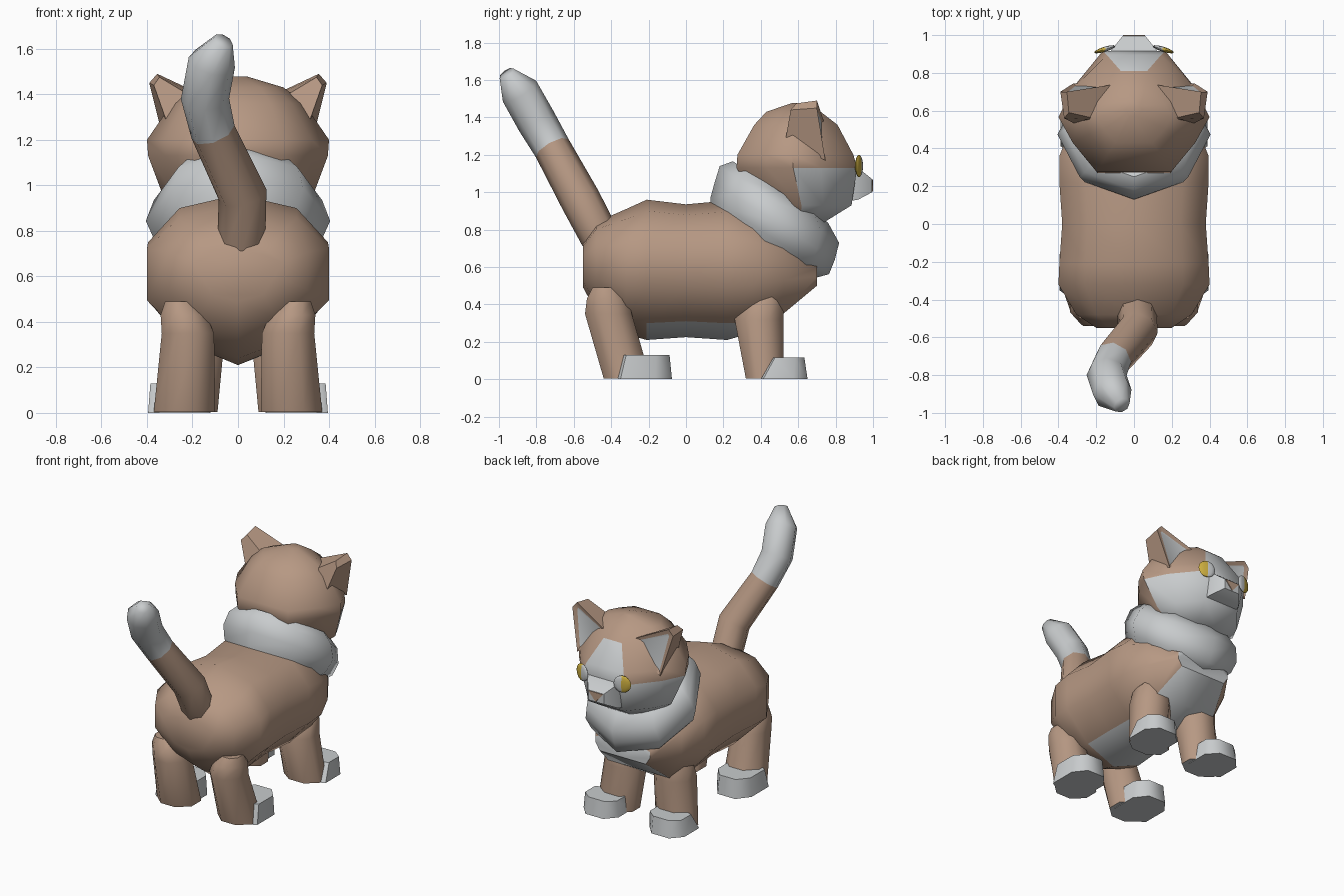
import bpy, bmesh, math
from mathutils import Vector

cube = bpy.data.objects.get("Cube")
if cube:
    bpy.data.objects.remove(cube, do_unlink=True)


def material(name, rgb):
    m = bpy.data.materials.new(name)
    m.use_nodes = True
    m.diffuse_color = (*rgb, 1)
    m.node_tree.nodes["Principled BSDF"].inputs["Base Color"].default_value = (*rgb, 1)
    return m


BROWN = material("brown fur", (0.47, 0.315, 0.228))
PALE = material("pale grey fur", (0.58, 0.60, 0.61))
YELLOW = material("yellow eye", (0.60, 0.42, 0.05))


def finish(name, bm, mats, rule=None, angle=50):
    """Turn a bmesh into a smooth-shaded object, colouring faces by the rule."""
    bmesh.ops.recalc_face_normals(bm, faces=bm.faces)
    bm.normal_update()
    if rule:
        for f in bm.faces:
            if rule(f.calc_center_median(), f.normal):
                f.material_index = 1
    me = bpy.data.meshes.new(name)
    bm.to_mesh(me)
    bm.free()
    for m in mats:
        me.materials.append(m)
    ob = bpy.data.objects.new(name, me)
    bpy.context.collection.objects.link(ob)
    bpy.ops.object.select_all(action='DESELECT')
    ob.select_set(True)
    bpy.context.view_layer.objects.active = ob
    bpy.ops.object.shade_smooth_by_angle(angle=math.radians(angle))
    return ob


def loft(rings):
    """Skin a list of equal-length point rings and cap both ends."""
    bm = bmesh.new()
    loops = [[bm.verts.new(p) for p in ring] for ring in rings]
    n = len(loops[0])
    for a, b in zip(loops, loops[1:]):
        for i in range(n):
            j = (i + 1) % n
            bm.faces.new((a[i], a[j], b[j], b[i]))
    bm.faces.new(loops[0])
    bm.faces.new(loops[-1])
    return bm


def oval(center, u, v, pointed=False):
    """Octagon whose corners (pointed) or flats touch the half axes u and v."""
    phase, k = (0, 1) if pointed else (0.5, 1 / math.cos(math.pi / 8))
    angles = [(i + phase) * math.tau / 8 for i in range(8)]
    return [Vector(center) + k * (math.cos(t) * Vector(u) + math.sin(t) * Vector(v))
            for t in angles]


def mirrored(half):
    """Close a half outline of (x, t) pairs with its mirror image."""
    return half + [(-x, t) for x, t in reversed(half) if x > 0]


# Body: cross-sections along y as (y, half width, bottom, top, keel width, keel rise)
stations = [(-0.55, 0.2, 0.49, 0.73, 0.55, 0.12), (-0.48, 0.305, 0.36, 0.84, 0.55, 0.12),
            (-0.32, 0.4, 0.24, 0.91, 0.55, 0.12), (-0.21, 0.395, 0.21, 0.96, 0.55, 0.12),
            (0, 0.38, 0.225, 0.935, 0.55, 0.12), (0.22, 0.395, 0.21, 0.955, 0.55, 0.12),
            (0.36, 0.395, 0.25, 0.92, 0.6, 0.08), (0.52, 0.33, 0.35, 0.82, 0.72, 0),
            (0.7, 0.21, 0.5, 0.63, 0.85, 0)]
body = []
for y, w, lo, hi, kx, kz in stations:
    section = mirrored([(0, 0), (kx, kz), (1, 0.38), (1, 0.72), (0.65, 0.92), (0, 1)])
    body.append([Vector((x * w, y, lo + t * (hi - lo))) for x, t in section])
finish("body", loft(body), [BROWN, PALE],
       lambda c, n: (c.y > -0.25 and n.z < -0.4 and abs(c.x) < 0.14) or n.y > 0.95)

# Neck ruff: tilted rings as (offset along axis, half width, reach back, reach forward)
axis, slope = Vector((0, 0.54, 0.84)), Vector((0, 0.84, -0.54))
ruff = loft([oval(Vector((0, 0.47, 0.87)) + axis * d + slope * (fore - back) / 2,
                  (rx, 0, 0), slope * (fore + back) / 2, True)
             for d, rx, back, fore in [(-0.15, 0.33, 0.31, 0.37), (-0.1, 0.37, 0.34, 0.415),
                                       (-0.02, 0.405, 0.365, 0.4), (0.07, 0.37, 0.39, 0.37),
                                       (0.13, 0.31, 0.345, 0.26)]])
finish("neck_ruff", ruff, [PALE])

# Head: horizontal sections as (z, back y, front y, half width, front facet share)
levels = [(0.84, 0.5, 0.74, 0.2, 0.42), (0.93, 0.38, 0.885, 0.32, 0.42),
          (1.13, 0.27, 0.915, 0.395, 0.42), (1.2, 0.275, 0.895, 0.4, 0.36),
          (1.36, 0.365, 0.81, 0.29, 0.24), (1.43, 0.43, 0.72, 0.2, 0.3),
          (1.478, 0.57, 0.65, 0.04, 0.4)]
head = []
for z, b, f, w, share in levels:
    outline = mirrored([(share, 1), (0.82, 0.4), (1, -0.06), (0.81, -0.5), (0.49, -1)])
    head.append([Vector((x * w, (b + f) / 2 + t * (f - b) / 2, z)) for x, t in outline])
finish("head", loft(head), [BROWN, PALE],
       lambda c, n: (c.z < 1.13 and c.y > 0.6) or (c.y > 0.8 and abs(c.x) < 0.05 and c.z < 1.36))


# Muzzle and nose
def rect(y, w, lo, hi):
    return [Vector(p) for p in ((-w, y, lo), (w, y, lo), (w, y, hi), (-w, y, hi))]


finish("muzzle", loft([rect(0.86, 0.13, 0.95, 1.14), rect(0.92, 0.12, 0.96, 1.13),
                       rect(0.995, 0.06, 1.0, 1.07)]), [PALE], angle=30)
finish("nose", loft([[Vector((-0.057, y, 1.068)), Vector((0.057, y, 1.068)), Vector((0, y, 1.003))]
                     for y in (0.993, 1.0)]), [BROWN], angle=30)

# Tail: bent tube along a path with radii
path = [Vector(p) for p in ((0.015, -0.46, 0.76), (0.02, -0.565, 0.96), (-0.11, -0.715, 1.235),
                            (-0.145, -0.8, 1.38), (-0.115, -0.89, 1.54), (-0.065, -0.96, 1.635))]
radii = [0.105, 0.108, 0.1, 0.106, 0.105, 0.045]
rings = []
for i, (p, r) in enumerate(zip(path, radii)):
    t = (path[min(i + 1, len(path) - 1)] - path[max(i - 1, 0)]).normalized()
    u = (Vector((1, 0, 0)) - t * t.x).normalized()
    rings.append(oval(p, u * r, t.cross(u) * r, True))
# The pale tip begins at the third ring of the path
tip = (path[3] - path[1]).normalized()
finish("tail", loft(rings), [BROWN, PALE], lambda c, n: (c - path[2]).dot(tip) > 0, angle=75)

# Foot outline: rounded toes, squarer heel
sole = mirrored([(0.5, 1), (1, 0.4), (1, -0.9), (0.85, -1)])

for side, s in (("right", -1), ("left", 1)):
    # Legs: ring rows as (x, y, z, half width, half depth)
    legs = {
        "hind_leg": [(0.235, -0.315, 0.004, 0.135, 0.125), (0.22, -0.415, 0.35, 0.115, 0.125),
                     (0.24, -0.42, 0.43, 0.1, 0.11), (0.26, -0.43, 0.49, 0.06, 0.07)],
        "front_leg": [(0.225, 0.42, 0.004, 0.135, 0.1), (0.19, 0.39, 0.32, 0.13, 0.13),
                      (0.2, 0.41, 0.42, 0.11, 0.11), (0.21, 0.44, 0.47, 0.06, 0.06)],
    }
    for part, rows in legs.items():
        leg = loft([oval((s * x, y, z), (rx, 0, 0), (0, ry, 0)) for x, y, z, rx, ry in rows])
        finish(f"{part}_{side}", leg, [BROWN, PALE], lambda c, n: n.z < -0.9)

    # Feet: ring rows in the same form
    feet = {
        "hind_foot": [(0.26, -0.22, 0, 0.135, 0.145), (0.26, -0.21, 0.13, 0.125, 0.122)],
        "front_foot": [(0.255, 0.525, 0, 0.135, 0.125), (0.25, 0.55, 0.115, 0.122, 0.083)],
    }
    for part, rows in feet.items():
        foot = loft([[Vector((s * (cx + x * rx), cy + t * ry, z)) for x, t in sole]
                     for cx, cy, z, rx, ry in rows])
        finish(f"{part}_{side}", foot, [PALE], angle=55)

    # Ears: wedge with a pale inset on its forward face
    front = [(0.1, 0.74, 1.37), (0.32, 0.745, 1.17), (0.39, 0.7, 1.45), (0.355, 0.7, 1.49)]
    back = [(0.17, 0.55, 1.37), (0.31, 0.53, 1.27), (0.37, 0.56, 1.44), (0.345, 0.59, 1.475)]
    ear = loft([[Vector((s * x, y, z)) for x, y, z in ring] for ring in (back, front)])
    bmesh.ops.recalc_face_normals(ear, faces=ear.faces)
    ear.faces.ensure_lookup_table()
    inner = ear.faces[-1]
    bmesh.ops.inset_individual(ear, faces=[inner], thickness=0.035, depth=-0.01)
    inner.material_index = 1
    finish(f"ear_{side}", ear, [BROWN, PALE], angle=25)

    # Eyes: thin lenses swept back at the sides, pale towards the nose
    eye = bmesh.new()
    bmesh.ops.create_uvsphere(eye, u_segments=12, v_segments=8, radius=1)
    for v in eye.verts:
        out = v.co.x * 0.056
        v.co = Vector((s * (0.155 + out), 0.925 - 0.3 * out + v.co.y * 0.014,
                       1.14 + v.co.z * 0.06))
    finish(f"eye_{side}", eye, [YELLOW, PALE], lambda c, n: abs(c.x) < 0.15)
